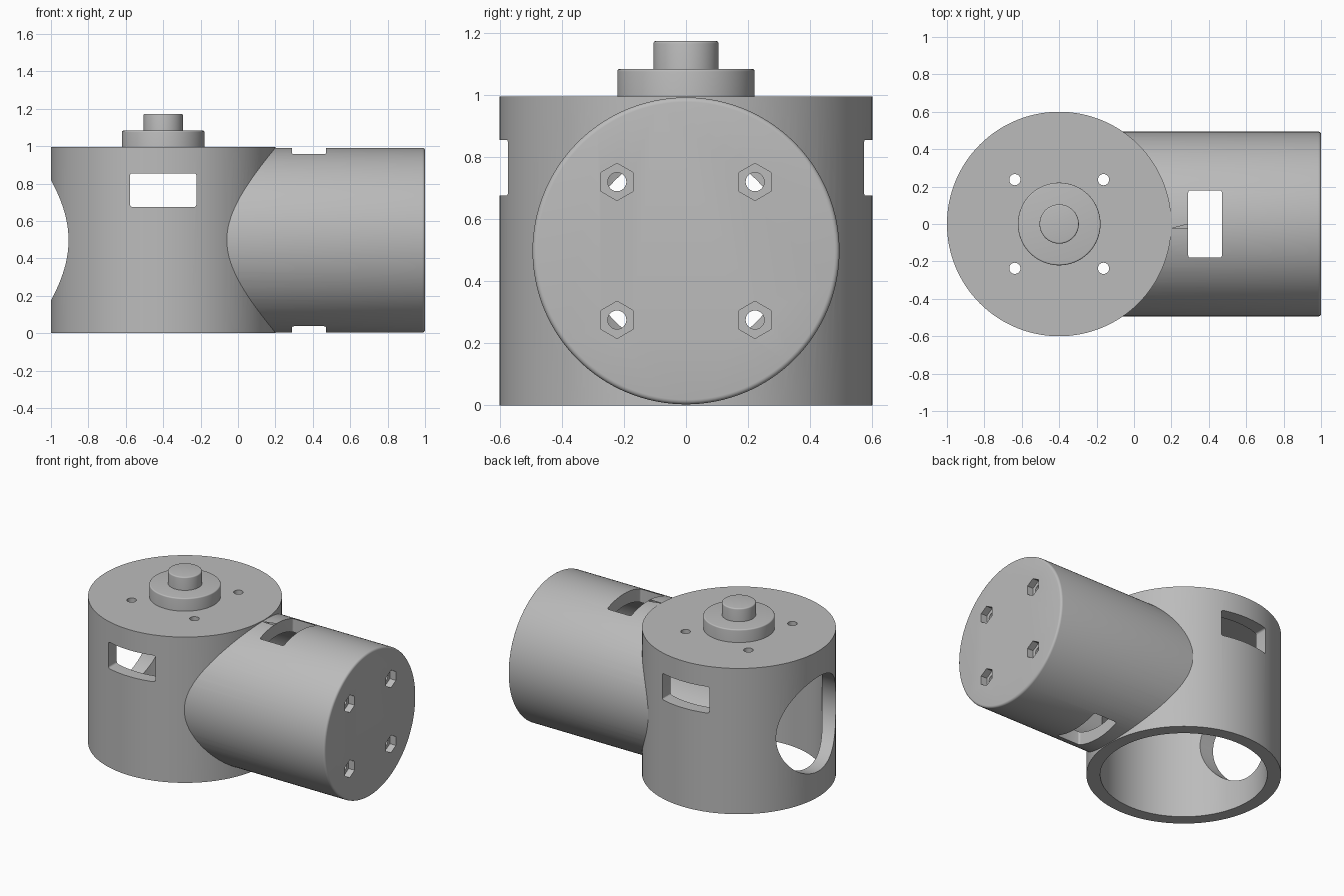
import bpy, bmesh
from math import cos, sin, pi
from mathutils import Matrix

if "Cube" in bpy.data.objects:
    bpy.data.objects.remove(bpy.data.objects["Cube"])

UPRIGHT_X = -0.4      # axis of the upright housing
MID_Z = 0.4975        # axis of the side housing
TOP = 0.995

grey = bpy.data.materials.new("plain grey")
grey.use_nodes = True
COLOR = (0.5, 0.5, 0.5, 1)
grey.diffuse_color = COLOR
grey.node_tree.nodes["Principled BSDF"].inputs["Base Color"].default_value = COLOR


def finish(name, bm):
    bmesh.ops.recalc_face_normals(bm, faces=bm.faces)
    mesh = bpy.data.meshes.new(name)
    bm.to_mesh(mesh)
    bm.free()
    mesh.materials.append(grey)
    obj = bpy.data.objects.new(name, mesh)
    bpy.context.collection.objects.link(obj)
    return obj


def turned(name, profile, origin, along_x=False, sides=128):
    """Solid of revolution from (radius, height) pairs."""
    bm = bmesh.new()
    rings = [[bm.verts.new((r * cos(2 * pi * i / sides), r * sin(2 * pi * i / sides), h))
              for i in range(sides)] for r, h in profile]
    for a, b in zip(rings, rings[1:]):
        for i in range(sides):
            j = (i + 1) % sides
            bm.faces.new((a[i], a[j], b[j], b[i]))
    bm.faces.new(rings[0])
    bm.faces.new(rings[-1])
    turn = Matrix.Rotation(pi / 2, 4, 'Y') if along_x else Matrix()
    bm.transform(Matrix.Translation(origin) @ turn)
    return finish(name, bm)


def rounded(radius, start, end, b):
    """Cylinder profile with a rounded far rim."""
    arc = [(radius - b + b * cos(t * pi / 8), end - b + b * sin(t * pi / 8)) for t in range(5)]
    return [(radius, start)] + arc


def slot(name, size, centre, axis):
    """Box with its corners rounded along one axis."""
    bm = bmesh.new()
    bmesh.ops.create_cube(bm, size=1, matrix=Matrix.Translation(centre) @ Matrix.Diagonal((*size, 1)))
    edges = [e for e in bm.edges
             if abs(e.verts[0].co[axis] - e.verts[1].co[axis]) > size[axis] / 2]
    bmesh.ops.bevel(bm, geom=edges, offset=0.012, segments=3, profile=0.5, affect='EDGES')
    return finish(name, bm)


def combine(body, other, operation):
    """Apply a boolean and discard the tool object."""
    mod = body.modifiers.new("combine", 'BOOLEAN')
    mod.operation, mod.solver, mod.object = operation, 'EXACT', other
    graph = bpy.context.evaluated_depsgraph_get()
    mesh = bpy.data.meshes.new_from_object(body.evaluated_get(graph))
    body.modifiers.clear()
    body.data = mesh
    bpy.data.objects.remove(other)


# Upright housing joined with the side housing
housing = turned("joint_housing", [(0.6, 0), (0.6, TOP)], (UPRIGHT_X, 0, 0))
side = turned("side_housing", rounded(0.494, 0, 1.4, 0.015), (UPRIGHT_X, 0, MID_Z), True)
combine(housing, side, 'UNION')

# Hollow interiors and the round opening on the far side
cutters = [
    turned("upright_cavity", [(0.515, -0.1), (0.515, 0.912)], (UPRIGHT_X, 0, 0)),
    turned("side_cavity", [(0.41, 0), (0.41, 1.315)], (UPRIGHT_X, 0, MID_Z), True),
    turned("round_opening", [(0.322, -0.8), (0.322, 0)], (UPRIGHT_X, 0, MID_Z), True),
    # Cable slots through both housings
    slot("upright_slot", (0.355, 1.6, 0.18), (UPRIGHT_X, 0, 0.765), 1),
    slot("side_slot", (0.18, 0.36, 1.6), (0.38, 0, MID_Z), 2),
]
# Screw holes in the top plate and nut pockets in the end cap
for sx in (-1, 1):
    for sy in (-1, 1):
        cutters.append(turned("top_screw_hole", [(0.03, 0.85), (0.03, 1.1)],
                              (UPRIGHT_X + sx * 0.237, sy * 0.237, 0), sides=32))
        spot = (0, sx * 0.222, MID_Z + sy * 0.222)
        cutters.append(turned("end_screw_hole", [(0.03, 0.85), (0.03, 1.1)], spot, True, 32))
        cutters.append(turned("nut_pocket", [(0.06, 0.955), (0.06, 1.1)], spot, True, 6))
for cutter in cutters:
    combine(housing, cutter, 'DIFFERENCE')

# Output boss and shaft on the top plate
boss = turned("output_boss", rounded(0.221, 0.95, 1.083, 0.008), (UPRIGHT_X, 0, 0))
shaft = turned("output_shaft", rounded(0.105, 1.05, 1.173, 0.008), (UPRIGHT_X, 0, 0))

# Smooth curved walls, crisp rims
for obj in (housing, boss, shaft):
    bpy.ops.object.select_all(action='DESELECT')
    obj.select_set(True)
    bpy.context.view_layer.objects.active = obj
    bpy.ops.object.shade_smooth_by_angle(angle=pi / 6)
